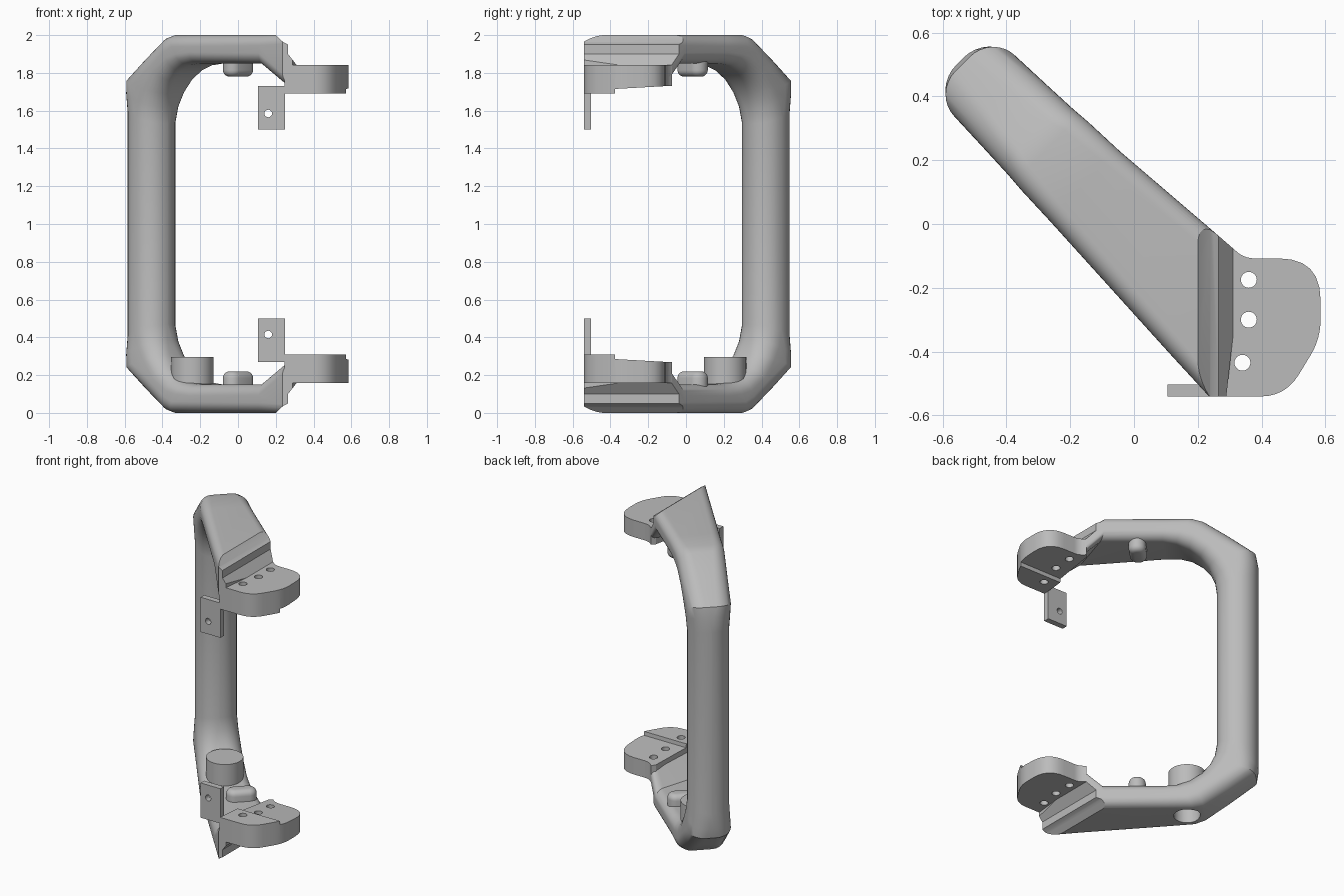
import bpy, bmesh, math
from mathutils import Vector

cube = bpy.data.objects.get("Cube")
if cube:
    bpy.data.objects.remove(cube)

grey = bpy.data.materials.new("plain_grey")
grey.use_nodes = True
COLOUR = (0.5, 0.5, 0.5, 1)
grey.diffuse_color = COLOUR
grey.node_tree.nodes["Principled BSDF"].inputs["Base Color"].default_value = COLOUR


def finish(name, bm):
    bmesh.ops.recalc_face_normals(bm, faces=bm.faces)
    mesh = bpy.data.meshes.new(name)
    bm.to_mesh(mesh)
    bm.free()
    mesh.materials.append(grey)
    ob = bpy.data.objects.new(name, mesh)
    bpy.context.collection.objects.link(ob)
    return ob


def activate(ob):
    bpy.ops.object.select_all(action="DESELECT")
    ob.select_set(True)
    bpy.context.view_layer.objects.active = ob


def smooth(ob, angle=30):
    activate(ob)
    bpy.ops.object.shade_smooth_by_angle(angle=math.radians(angle))


def cut(ob, cutters):
    """Subtract each cutter, then remove it."""
    for c in cutters:
        activate(ob)
        mod = ob.modifiers.new("cut", "BOOLEAN")
        mod.operation = "DIFFERENCE"
        mod.solver = "EXACT"
        mod.object = c
        bpy.ops.object.modifier_apply(modifier=mod.name)
        bpy.data.objects.remove(c)


AXES = {"x": lambda p, t: (t, p[0], p[1]),
        "y": lambda p, t: (p[0], t, p[1]),
        "z": lambda p, t: (p[0], p[1], t)}


def prism(name, pts, axis, lo, hi, flip=False, bevel=0):
    """Extrude an outline along an axis; flip mirrors it about z = 1."""
    bm = bmesh.new()
    rings = [[bm.verts.new(AXES[axis](p, t)) for p in pts] for t in (lo, hi)]
    n = len(pts)
    for ring in rings:
        bm.faces.new(ring)
    for i in range(n):
        j = (i + 1) % n
        bm.faces.new((rings[0][i], rings[0][j], rings[1][j], rings[1][i]))
    if bevel:
        rim = [e for e in bm.edges if all(v in rings[0] for v in e.verts)]
        bmesh.ops.bevel(bm, geom=rim, offset=bevel, segments=5, profile=0.5, affect="EDGES")
    if flip:
        for v in bm.verts:
            v.co.z = 2 - v.co.z
    return finish(name, bm)


def circle(x, y, r, n=32):
    return [(x + r * math.cos(math.tau * i / n), y + r * math.sin(math.tau * i / n)) for i in range(n)]


def rounded(corners, steps=6):
    """Outline with each (x, y, radius) corner replaced by a smooth curve."""
    out = []
    for i, (x, y, r) in enumerate(corners):
        p = Vector((x, y))
        if not r:
            out.append((x, y))
            continue
        a = p + (Vector(corners[i - 1][:2]) - p).normalized() * r
        b = p + (Vector(corners[(i + 1) % len(corners)][:2]) - p).normalized() * r
        for k in range(steps + 1):
            t = k / steps
            out.append(tuple(a * (1 - t) ** 2 + p * 1.17 * t * (1 - t) * 2 / 1.17 + b * t ** 2))
    return out


# The handle lies in a diagonal plane: u runs along it, v across it
D = math.sqrt(0.5)
V_MID = -0.025


def to_world(u, v, z):
    return Vector(((u + v) * D, (v - u) * D, z))


# Upper half stations: outer u, z / inner u, z / half width / corner radius / shear
outer_bend = [(-0.747, 1.6), (-0.747, 1.7), (-0.735, 1.765), (-0.58, 1.88),
              (-0.425, 1.985), (-0.36, 2), (-0.2, 2)]
upper = []
for i, (uo, zo) in enumerate(outer_bend):
    t = i / 6
    a = t * math.pi / 2
    upper.append((uo, zo, -0.18 - 0.317 * math.cos(a), 1.53 + 0.32 * math.sin(a),
                  0.125 + 0.03 * t, 0.125 - 0.065 * t, 0))
upper += [(0.265, 2, 0.265, 1.85, 0.183, 0.055, -0.53),
          (0.435, 2, 0.435, 1.735, 0.192, 0.045, -0.73),
          (0.465, 2, 0.465, 1.735, 0.194, 0.045, -0.8)]
lower = [(s[0], 2 - s[1], s[2], 2 - s[3]) + s[4:] for s in upper]

bm = bmesh.new()
rings = []
for uo, zo, ui, zi, w, r, shear in upper[::-1] + lower:
    out, inn = Vector((uo, zo)), Vector((ui, zi))
    mid, axis = (out + inn) / 2, (out - inn).normalized()
    h = (out - inn).length / 2
    r = min(r, h * 0.99, w * 0.99)
    ring = []
    for q, (sa, sb) in enumerate(((1, 1), (-1, 1), (-1, -1), (1, -1))):
        for k in range(9):
            ang = (q + k / 8) * math.pi / 2
            v = sa * (w - r) + r * math.cos(ang)
            p = mid + axis * (sb * (h - r) + r * math.sin(ang))
            ring.append(bm.verts.new(to_world(p.x + shear * v, v + V_MID, p.y)))
    rings.append(ring)
for a, b in zip(rings, rings[1:]):
    for i in range(len(a)):
        j = (i + 1) % len(a)
        bm.faces.new((a[i], a[j], b[j], b[i]))
bm.faces.new(rings[0])
bm.faces.new(rings[-1])
handle = finish("handle", bm)

# Stepped shoulder on both arm ends, trimmed flush at the front
shoulder = [(0.18, 2.02), (0.24, 1.962), (0.265, 1.95), (0.265, 1.9), (0.31, 1.842), (0.7, 1.842), (0.7, 2.02)]
front_trim = [(-0.2, -0.1), (0.8, -0.1), (0.8, 2.1), (-0.2, 2.1)]
cut(handle, [prism("shoulder_cutter", shoulder, "y", -1, 0.3, f) for f in (False, True)]
    + [prism("front_cutter", front_trim, "y", -1, -0.541)])

# Round boss with a blind hole from below
boss = prism("lock_boss", circle(-0.242, 0.207, 0.112, 48), "z", 0.08, 0.295)
for ob in (handle, boss):
    cut(ob, [prism("boss_hole_cutter", circle(-0.242, 0.207, 0.08), "z", -0.1, 0.25)])
    smooth(ob)

# Mounting ears, plates and bumpers, mirrored top to bottom
ear_outline = rounded([(0.245, -0.541, 0), (0.475, -0.541, 0.08), (0.585, -0.36, 0.06),
                       (0.585, -0.108, 0.13), (0.34, -0.108, 0.04), (0.31, -0.075, 0), (0.29, -0.1, 0)])
recess = [(-0.385, 1.6), (-0.375, 1.715), (-0.02, 1.735), (-0.02, 1.6)]
plate_outline = [(0.105, 1.5), (0.25, 1.5), (0.25, 1.73), (0.105, 1.73)]
bumper_outline = []
for i in range(32):
    a = math.tau * (i + 0.5) / 32
    end = 0.04 if math.sin(a) > 0 else -0.04
    bumper_outline.append(to_world(-0.025 + 0.052 * math.cos(a), 0.025 + end + 0.052 * math.sin(a), 0).xy)

for side, f in (("upper", False), ("lower", True)):
    ear = prism(side + "_ear", ear_outline, "z", 1.69, 1.842, f)
    holes = [prism("screw_cutter", circle(x, y, 0.025, 24), "z", 1.5, 1.95, f)
             for x, y in ((0.36, -0.175), (0.36, -0.3), (0.34, -0.435))]
    cut(ear, [prism("recess_cutter", recess, "x", 0.1, 0.8, f)] + holes)
    smooth(ear)

    plate = prism(side + "_plate", plate_outline, "y", -0.541, -0.503, f)
    cut(plate, [prism("plate_hole_cutter", circle(0.16, 1.585, 0.02, 20), "y", -0.7, -0.4, f)])
    smooth(plate)

    smooth(prism(side + "_bumper", bumper_outline, "z", 1.78, 1.88, f, bevel=0.035), 40)
